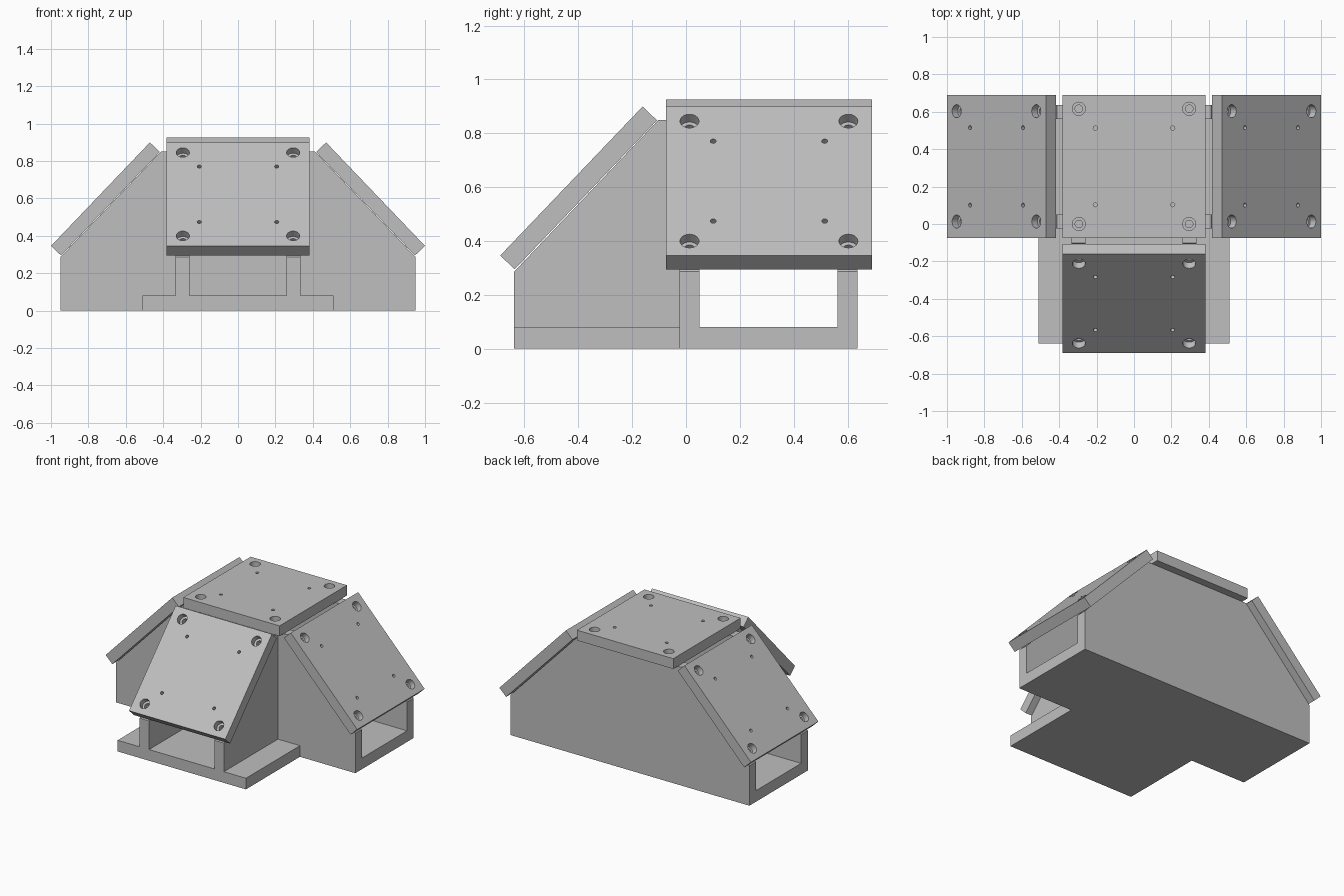
import bpy, bmesh
from math import radians, pi
from mathutils import Matrix, Vector

if "Cube" in bpy.data.objects:
    bpy.data.objects.remove(bpy.data.objects["Cube"], do_unlink=True)

grey = bpy.data.materials.new("plain grey")
grey.use_nodes = True
COLOUR = (0.52, 0.52, 0.52, 1)
grey.diffuse_color = COLOUR
grey.node_tree.nodes["Principled BSDF"].inputs["Base Color"].default_value = COLOUR

PLATE = 0.765       # plate side
THICK = 0.074       # plate and wall thickness
TILT = radians(46.3)


def add_object(name, bm):
    bmesh.ops.recalc_face_normals(bm, faces=bm.faces)
    mesh = bpy.data.meshes.new(name)
    bm.to_mesh(mesh)
    bm.free()
    mesh.materials.append(grey)
    obj = bpy.data.objects.new(name, mesh)
    bpy.context.scene.collection.objects.link(obj)
    return obj


def extrude(name, points, offset):
    """Prism made from a flat outline."""
    bm = bmesh.new()
    face = bm.faces.new([bm.verts.new(p) for p in points])
    top = bmesh.ops.extrude_face_region(bm, geom=[face])["geom"]
    verts = [v for v in top if isinstance(v, bmesh.types.BMVert)]
    bmesh.ops.translate(bm, verts=verts, vec=Vector(offset))
    return add_object(name, bm)


def hole_cutter(name, dx, dy, radius, z0, z1):
    """Four cylinders mirrored about the plate centre."""
    bm = bmesh.new()
    for sx in (-1, 1):
        for sy in (-1, 1):
            place = Matrix.Translation((sx * dx, sy * dy, (z0 + z1) / 2))
            bmesh.ops.create_cone(bm, cap_ends=True, segments=32, radius1=radius,
                                  radius2=radius, depth=z1 - z0, matrix=place)
    obj = add_object(name, bm)
    obj.hide_render = True
    return obj


# T-shaped base slab
extrude("base_slab", [(-0.95, -0.025, 0), (-0.51, -0.025, 0), (-0.51, -0.638, 0),
                      (0.51, -0.638, 0), (0.51, -0.025, 0), (0.95, -0.025, 0),
                      (0.95, 0.637, 0), (-0.95, 0.637, 0)], (0, 0, 0.08))

# Long walls under the two side plates
for name, y in (("long_wall_front", -0.025), ("long_wall_back", 0.562)):
    half = [(0.95, 0), (0.95, 0.286), (0.412, 0.85)]
    outline = half + [(-x, z) for x, z in reversed(half)]
    extrude(name, [(x, y, z) for x, z in outline], (0, 0.075, 0))

# Short walls under the front plate
for name, x in (("front_wall_left", 0.26), ("front_wall_right", -0.335)):
    outline = [(-0.025, 0.08), (-0.638, 0.08), (-0.638, 0.286), (-0.102, 0.85), (-0.025, 0.85)]
    extrude(name, [(x, y, z) for y, z in outline], (0.075, 0, 0))

# Square plate, outer face at local z = 0, with counterbored and small holes
bm = bmesh.new()
bmesh.ops.create_cube(bm, size=1, matrix=Matrix.Translation((0, 0, -THICK / 2))
                      @ Matrix.Diagonal((PLATE, PLATE, THICK, 1)))
top_plate = add_object("top_plate", bm)
cutters = [hole_cutter("counterbore_cutter", 0.295, 0.308, 0.035, -0.042, 0.05),
           hole_cutter("bolt_hole_cutter", 0.295, 0.308, 0.02, -0.15, 0.05),
           hole_cutter("small_hole_cutter", 0.207, 0.205, 0.011, -0.15, 0.05)]
for cutter in cutters:
    mod = top_plate.modifiers.new(cutter.name, "BOOLEAN")
    mod.operation, mod.solver, mod.object = "DIFFERENCE", "EXACT", cutter
bpy.context.view_layer.update()
graph = bpy.context.evaluated_depsgraph_get()
plate_mesh = bpy.data.meshes.new_from_object(top_plate.evaluated_get(graph))
top_plate.modifiers.clear()
top_plate.data = plate_mesh
for cutter in cutters:
    bpy.data.objects.remove(cutter, do_unlink=True)

bpy.ops.object.select_all(action="DESELECT")
top_plate.select_set(True)
bpy.context.view_layer.objects.active = top_plate
bpy.ops.object.shade_smooth_by_angle(angle=radians(30))

# Place the top plate and three tilted copies
top_plate.matrix_world = Matrix.Translation((0, 0.308, 0.925))
quarter = Matrix.Rotation(pi / 2, 4, "Z")
for name, spot, turn in (
        ("front_plate", (0, -0.4255, 0.6225), Matrix.Rotation(TILT, 4, "X")),
        ("left_plate", (0.7355, 0.308, 0.6225), Matrix.Rotation(TILT, 4, "Y") @ quarter),
        ("right_plate", (-0.7355, 0.308, 0.6225), Matrix.Rotation(-TILT, 4, "Y") @ quarter)):
    plate = bpy.data.objects.new(name, top_plate.data)
    bpy.context.scene.collection.objects.link(plate)
    plate.matrix_world = Matrix.Translation(spot) @ turn
